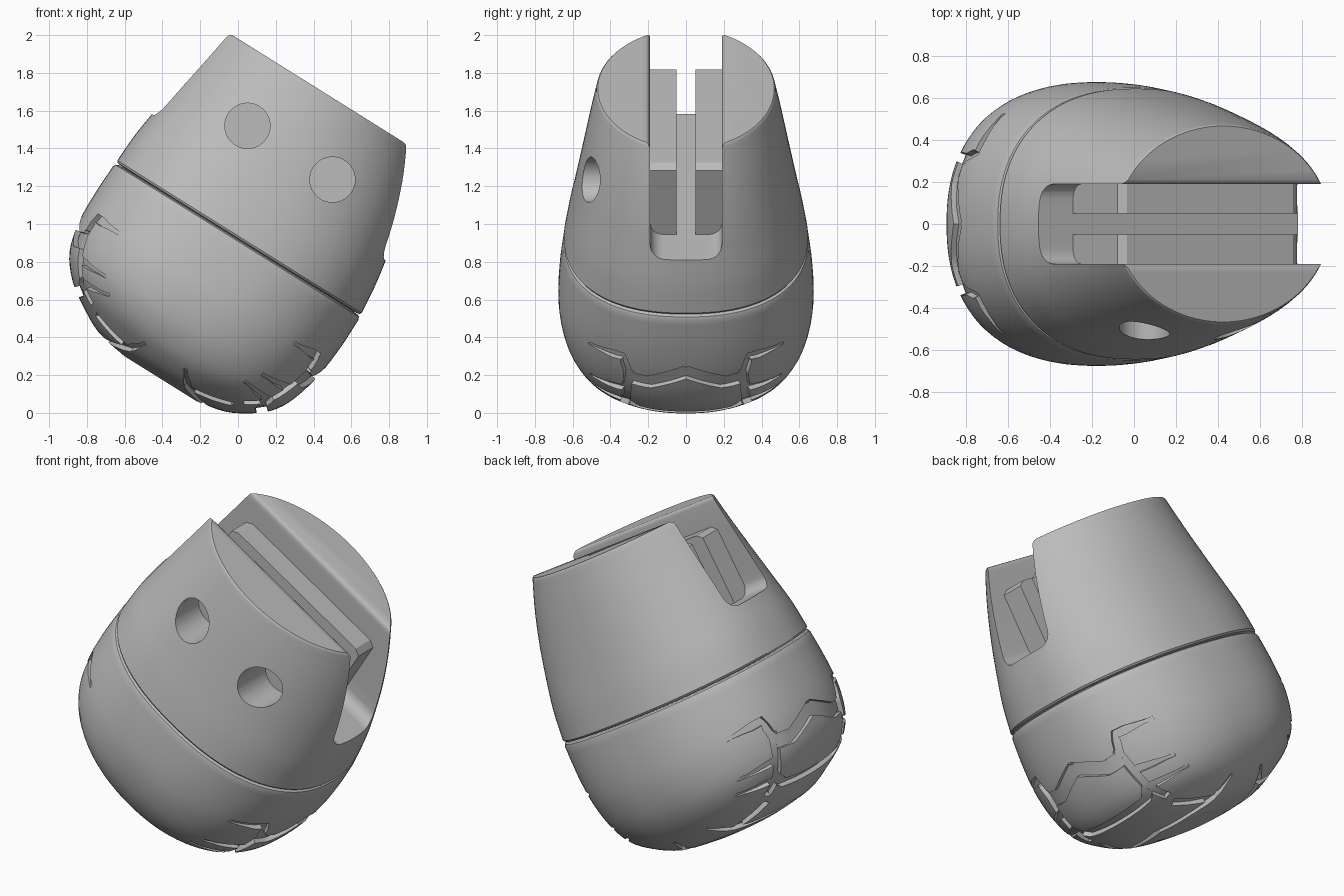
import bpy, bmesh, math
from mathutils import Vector, Matrix
from mathutils.bvhtree import BVHTree

if "Cube" in bpy.data.objects:
    bpy.data.objects.remove(bpy.data.objects["Cube"], do_unlink=True)

TILT = Matrix.Rotation(math.radians(32), 4, 'Y')
MID = -0.485          # length-wise middle of the shell, before tilting

grey = bpy.data.materials.new("plain grey")
grey.use_nodes = True
grey.diffuse_color = (0.5, 0.5, 0.5, 1)
grey.node_tree.nodes["Principled BSDF"].inputs["Base Color"].default_value = (0.5, 0.5, 0.5, 1)


def make(name, bm):
    bmesh.ops.recalc_face_normals(bm, faces=bm.faces[:])
    mesh = bpy.data.meshes.new(name)
    bm.to_mesh(mesh)
    bm.free()
    mesh.materials.append(grey)
    obj = bpy.data.objects.new(name, mesh)
    bpy.context.collection.objects.link(obj)
    return obj


def skin(bm, rings):
    """Join closed rings of points into a capped solid."""
    loops = [[bm.verts.new(p) for p in ring] for ring in rings]
    for a, b in zip(loops, loops[1:]):
        for i in range(len(a)):
            j = (i + 1) % len(a)
            bm.faces.new((a[i], a[j], b[j], b[i]))
    bm.faces.new(loops[0])
    bm.faces.new(loops[-1])


def smooth_rows(rows, steps=4):
    """Catmull-Rom interpolation between section rows."""
    out = []
    for i in range(len(rows) - 1):
        p = [rows[max(0, min(k, len(rows) - 1))] for k in (i - 1, i, i + 1, i + 2)]
        for s in range(steps):
            t = s / steps
            out.append([0.5 * (2 * b + (c - a) * t + (2 * a - 5 * b + 4 * c - d) * t * t
                               + (3 * b - a - 3 * c + d) * t ** 3) for a, b, c, d in zip(*p)])
    return out + [list(rows[-1])]


def section(row, sides=96):
    """Super-ellipse ring: height, back end, front end, half width, squareness."""
    w, back, front, half, n = row
    pts = []
    for i in range(sides):
        a = 2 * math.pi * i / sides
        c, s = math.cos(a), math.sin(a)
        r = (abs(c) ** n + abs(s) ** n) ** (-1 / n)
        pts.append(Vector(((back + front) / 2 + (front - back) / 2 * c * r, half * s * r, w)))
    return pts


def shell(name, rows, bottom_edge, top_edge):
    bm = bmesh.new()
    skin(bm, [section(r) for r in bottom_edge + smooth_rows(rows) + top_edge])
    return make(name, bm)


def prism(bm, outline, axis, lo, hi):
    """Extrude a 2D outline along x or y."""
    place = (lambda p, t: (t, p[0], p[1])) if axis == 'X' else (lambda p, t: (p[0], t, p[1]))
    skin(bm, [[place(p, t) for p in outline] for t in (lo, hi)])


def cut(obj, bm):
    """Subtract a solid and bake the result."""
    tool = make("cutter", bm)
    tool.hide_render = True
    mod = obj.modifiers.new("cut", 'BOOLEAN')
    mod.operation, mod.object, mod.solver, mod.use_self = 'DIFFERENCE', tool, 'EXACT', True
    mesh = bpy.data.meshes.new_from_object(obj.evaluated_get(bpy.context.evaluated_depsgraph_get()))
    obj.modifiers.clear()
    obj.data = mesh
    bpy.data.objects.remove(tool, do_unlink=True)


# Rounded lower shell, its top edge tucked against the upper shell
lower = shell("lower_shell", [
    (-0.064, -0.67, -0.22, 0.20, 2.1), (-0.03, -0.85, -0.06, 0.38, 2.2),
    (0.045, -0.995, 0.075, 0.51, 2.2), (0.13, -1.115, 0.165, 0.59, 2.3),
    (0.25, -1.208, 0.222, 0.648, 2.3), (0.41, -1.25, 0.26, 0.675, 2.3),
    (0.58, -1.258, 0.277, 0.67, 2.3), (0.755, -1.253, 0.28, 0.65, 2.3)],
    [], [(0.77, -1.247, 0.274, 0.644, 2.3), (0.777, -1.235, 0.262, 0.632, 2.3),
         (0.779, -1.21, 0.237, 0.607, 2.3), (0.79, -1.2, 0.22, 0.6, 2.3)])

# Tapered upper shell
upper = shell("upper_shell", [
    (0.795, -1.25, 0.275, 0.645, 2.3), (0.95, -1.243, 0.26, 0.618, 2.3),
    (1.10, -1.225, 0.235, 0.588, 2.25), (1.30, -1.20, 0.193, 0.55, 2.15),
    (1.50, -1.175, 0.132, 0.512, 2.05), (1.665, -1.155, 0.062, 0.476, 2)],
    [(0.781, -1.225, 0.25, 0.62, 2.3), (0.784, -1.243, 0.268, 0.638, 2.3)],
    [(1.674, -1.153, 0.057, 0.473, 2), (1.68, -1.147, 0.05, 0.467, 2)])

# Slot with rounded floor corners and softened top edges
half = [(0.19 - 0.07 + 0.07 * math.sin(a), 1.1 + 0.07 - 0.07 * math.cos(a))
        for a in (math.pi / 2 * i / 6 for i in range(7))]
half += [(0.19, 1.655), (0.193, 1.667), (0.2, 1.676), (0.212, 1.681), (0.212, 1.8)]
bm = bmesh.new()
prism(bm, half + [(-y, w) for y, w in reversed(half)], 'X', -1.6, 0.6)
cut(upper, bm)

# Two blind round holes on the front side
bm = bmesh.new()
for x, z in ((0.05, 1.52), (0.5, 1.235)):
    centre = TILT.inverted() @ Vector((x, 0, z))
    circle = [(centre.x + 0.12 * math.cos(a), centre.z + 0.12 * math.sin(a))
              for a in (2 * math.pi * i / 40 for i in range(40))]
    prism(bm, circle, 'Y', -0.9, -0.28)
cut(upper, bm)

# Rails inside the slot
rail = [(-1.03, 1.08), (-0.022, 1.08), (-0.022, 1.5), (-0.06, 1.525), (-0.992, 1.525), (-1.03, 1.5)]
rails = []
for name, lo, hi in (("front_rail", -0.2, -0.05), ("back_rail", 0.05, 0.2)):
    bm = bmesh.new()
    prism(bm, rail, 'Y', lo, hi)
    rails.append(make(name, bm))

# Tread grooves (width, then points): one quarter, mirrored to both sides and both ends
tread = [
    (0.085, [(0.26, -0.01, 0.42), (0.23, 0.2, 0.33), (0.2, 0.3, 0.34)]),
    (0.05, [(0.2, 0.3, 0.34), (0.17, 0.32, 0.48), (0.06, 0.53, 0.47)]),
    (0.05, [(0.2, 0.3, 0.4), (0.1, 0.31, 0.16), (0.0, 0.33, 0.06)]),
    (0.045, [(0.15, 0.31, 0.26), (0.02, 0.53, 0.23)]),
    (0.045, [(0.1, 0.31, 0.15), (-0.05, 0.53, 0.15)]),
    (0.06, [(0.1, -0.01, 0.08), (0.08, 0.25, 0.1), (0.1, 0.31, 0.15)]),
    (0.05, [(-0.05, 0.3, 0.03), (-0.3, 0.36, 0.0), (-0.36, 0.5, 0.06)]),
    (0.05, [(-0.16, -0.01, -0.05), (-0.23, 0.22, -0.04), (-0.3, 0.36, 0.0)]),
]
surface_bm = bmesh.new()
surface_bm.from_mesh(lower.data)
surface = BVHTree.FromBMesh(surface_bm)
surface_bm.free()


def groove(bm, width, points):
    """Sunken strip along the surface that runs out towards the sides."""
    path = []
    for a, b in zip(points, points[1:]):
        path += [a.lerp(b, i / 4) for i in range(4)]
    path.append(points[-1])
    hits = [surface.find_nearest(p)[:2] for p in path]
    rings = []
    for i, (p, n) in enumerate(hits):
        along = hits[min(i + 1, len(hits) - 1)][0] - hits[max(i - 1, 0)][0]
        fade = max(0.1, min(1, (0.53 - abs(p.y)) / 0.14))
        side = along.cross(n).normalized() * width / 2 * max(0.4, fade)
        down, up = n * 0.028 * fade, n * 0.03
        rings.append([p + side + up, p - side + up, p - side - down, p + side - down])
    skin(bm, rings)


bm = bmesh.new()
for width, line in tread:
    for toe in (False, True):
        for side in (1, -1):
            groove(bm, width, [Vector((2 * MID - u if toe else u, side * y, w)) for u, y, w in line])
cut(lower, bm)

# Tilt everything and shade
for obj in (lower, upper, *rails):
    obj.data.transform(TILT)
    bpy.ops.object.select_all(action='DESELECT')
    obj.select_set(True)
    bpy.context.view_layer.objects.active = obj
    bpy.ops.object.shade_smooth_by_angle(angle=math.radians(30))
